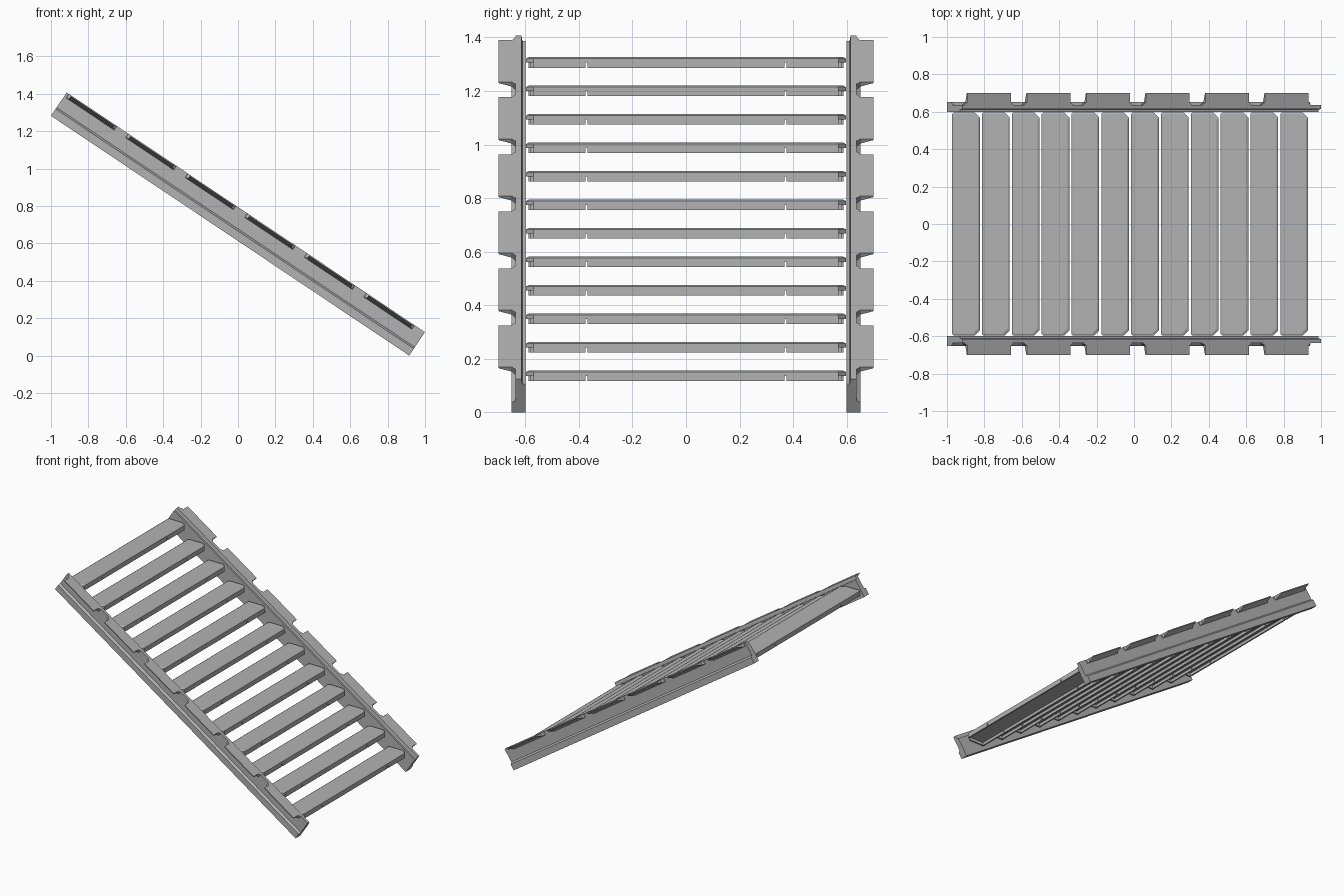
import bpy, bmesh
from mathutils import Vector

if "Cube" in bpy.data.objects:
    bpy.data.objects.remove(bpy.data.objects["Cube"])

metal = bpy.data.materials.new("grey_metal")
metal.diffuse_color = (0.45, 0.45, 0.45, 1)
metal.use_nodes = True
metal.node_tree.nodes["Principled BSDF"].inputs["Base Color"].default_value = metal.diffuse_color

# Sloped frame: U runs down the stair, W is perpendicular to it
U = Vector((0.831, 0, -0.556))
W = Vector((0.556, 0, 0.831))
Y = Vector((0, 1, 0))
ORIGIN = Vector((-1, 0, 1.2816))
LENGTH, HEIGHT = 2.305, 0.151


def slope(s, y, h):
    return ORIGIN + U * s + Y * y + W * h


def prism(bm, ring_a, ring_b):
    """Solid between two matching rings of points."""
    a = [bm.verts.new(p) for p in ring_a]
    b = [bm.verts.new(p) for p in ring_b]
    n = len(a)
    bm.faces.new(a)
    bm.faces.new(b[::-1])
    for i in range(n):
        bm.faces.new((a[i], b[i], b[(i + 1) % n], a[(i + 1) % n]))


def finish(bm, name):
    bmesh.ops.recalc_face_normals(bm, faces=bm.faces)
    me = bpy.data.meshes.new(name)
    bm.to_mesh(me)
    bm.free()
    me.materials.append(metal)
    ob = bpy.data.objects.new(name, me)
    bpy.context.collection.objects.link(ob)
    return ob


# Side rails: footed section swept down the slope
section = [(0.60, 0), (0.652, 0), (0.652, 0.044), (0.636, 0.054),
           (0.636, HEIGHT), (0.615, HEIGHT), (0.611, 0.127), (0.60, 0.127)]
for side, label in ((-1, "front"), (1, "back")):
    bm = bmesh.new()
    prism(bm, [slope(0, side * y, h) for y, h in section],
          [slope(LENGTH, side * y, h) for y, h in section])
    finish(bm, label + "_rail")

    # Tapered tabs along the top edge, flared where they meet the rail
    bm = bmesh.new()
    for i in range(6):
        s0 = 0.031 + 0.383 * i
        s1 = s0 + 0.279
        outline = [(s0 - 0.02, 0.63), (s0 - 0.015, 0.642), (s0, 0.65), (s0, 0.70),
                   (s1, 0.70), (s1, 0.65), (s1 + 0.012, 0.642), (s1 + 0.015, 0.63)]
        under = lambda y: HEIGHT - 0.006 - 0.022 * (0.70 - y) / 0.07
        prism(bm, [slope(s, side * y, HEIGHT) for s, y in outline],
              [slope(s, side * y, under(y)) for s, y in outline])
    finish(bm, label + "_rail_tabs")

# Treads: bevelled plate with clipped front corners and lips underneath
WIDTH, HALF = 0.148, 0.597


def plate_outline(inset):
    w, h, c, k = WIDTH - inset, HALF - inset, 0.028, 0.008
    x0 = inset
    return [(x0 + k, -h), (w - c, -h), (w, -h + c), (w, h - c),
            (w - c, h), (x0 + k, h), (x0, h - k), (x0, -h + k)]


def box(bm, x0, x1, y0, y1, z0, z1):
    ring = [(x0, y0), (x1, y0), (x1, y1), (x0, y1)]
    prism(bm, [Vector((x, y, z0)) for x, y in ring],
          [Vector((x, y, z1)) for x, y in ring])


def make_tread(index):
    bm = bmesh.new()
    outer, inner = plate_outline(0), plate_outline(0.010)
    rings = [[Vector((x, y, z)) for x, y in o]
             for o, z in ((outer, 0.020), (outer, 0.034), (inner, 0.040))]
    loops = [[bm.verts.new(p) for p in r] for r in rings]
    for a, b in zip(loops, loops[1:]):
        for i in range(8):
            j = (i + 1) % 8
            bm.faces.new((a[i], a[j], b[j], b[i]))
    bm.faces.new(loops[0][::-1])
    bm.faces.new(loops[-1])
    # lips split into three lengths, front and rear, plus end lips
    for x0, x1, end in ((0.0, 0.01, 0.589), (WIDTH - 0.01, WIDTH, 0.57)):
        for y0, y1 in ((-end, -0.376), (-0.368, 0.368), (0.376, end)):
            box(bm, x0, x1, y0, y1, 0, 0.02)
    for y in (-0.589, 0.581):
        box(bm, 0.01, WIDTH - 0.028, y, y + 0.008, 0, 0.02)
    ob = finish(bm, "tread_%02d" % (index + 1))
    ob.location = (-0.972 + 0.1595 * index, 0, 1.287 - 0.1064 * index)


for n in range(12):
    make_tread(n)
